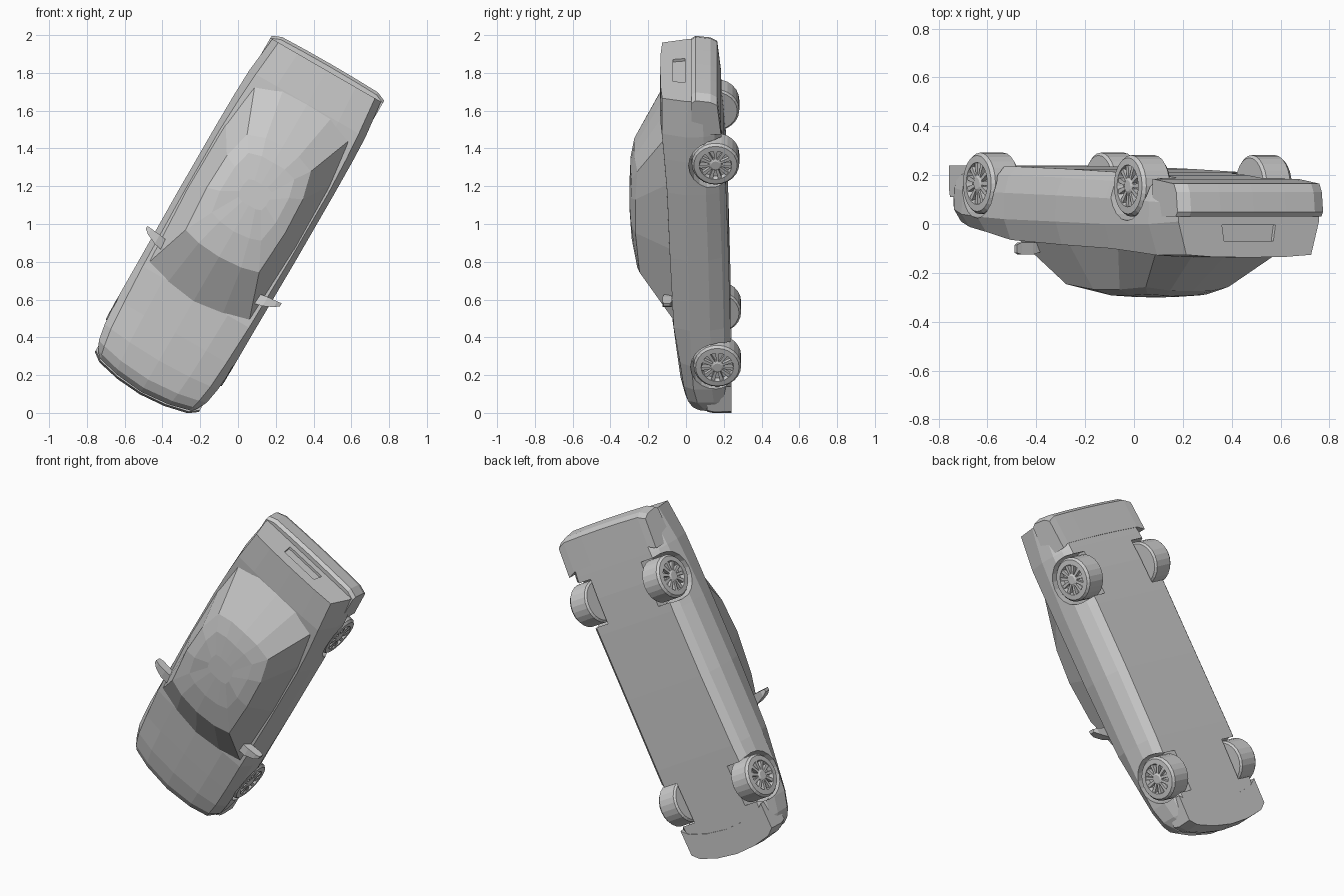
import bpy, bmesh
from math import sin, cos, pi, sqrt
from mathutils import Matrix

if "Cube" in bpy.data.objects:
    bpy.data.objects.remove(bpy.data.objects["Cube"])

# Car space: a = along the length (nose to tail), b = sideways, h = up.
# The finished car lies with its roof towards -y and its tail pointing up.
C = sqrt(3) / 2
M = Matrix(((.5, -C, 0, -.433), (0, 0, -1, 0), (C, .5, 0, .25), (0, 0, 0, 1)))


def finish(name, bm):
    bmesh.ops.recalc_face_normals(bm, faces=bm.faces)
    bmesh.ops.transform(bm, matrix=M, verts=bm.verts)
    me = bpy.data.meshes.new(name)
    bm.to_mesh(me)
    bm.free()
    ob = bpy.data.objects.new(name, me)
    bpy.context.collection.objects.link(ob)
    return ob


def add_loft(bm, rings, caps=True, wrap=False):
    rows = [[bm.verts.new(p) for p in r] for r in rings]
    n = len(rows[0])
    pairs = list(zip(rows, rows[1:])) + ([(rows[-1], rows[0])] if wrap else [])
    for r, s in pairs:
        for i in range(n):
            j = (i + 1) % n
            bm.faces.new((r[i], r[j], s[j], s[i]))
    if caps and not wrap:
        bm.faces.new(rows[0])
        bm.faces.new(rows[-1])


def loft(name, rings, **kw):
    bm = bmesh.new()
    add_loft(bm, rings, **kw)
    return finish(name, bm)


def sym(half):
    return half + [(a, -b, h) for a, b, h in half[-2:0:-1]]


def circle(a, b, h, r, n):
    return [(a + r * cos(2 * pi * i / n), b, h + r * sin(2 * pi * i / n)) for i in range(n)]


def cut(ob, cutter):
    m = ob.modifiers.new("cut", 'BOOLEAN')
    m.operation, m.object, m.solver = 'DIFFERENCE', cutter, 'EXACT'
    cutter.hide_render = True
    cutter.hide_set(True)


# Lower body: cross-sections from nose to tail
def section(a, bow, ht, bs, hs, bw, hw, bl, hb):
    half = [(0, ht), (.6 * bs, ht - .25 * (ht - hs)), (bs, hs), (bw, hw),
            (bw - .003, hw * .5 + hb * .5), (bl, hb + .035), (bl - .04, hb), (0, hb)]
    return sym([(a + bow * b * b, b, h) for b, h in half])


body = loft("body", [section(*s) for s in (
    (-.160, .60, -.06, .27, -.07, .285, -.10, .27, -.225),
    (-.135, .55, -.02, .28, -.035, .305, -.09, .29, -.235),
    (-.085, .45, .010, .29, -.01, .33, -.06, .31, -.235),
    (.03, .20, .035, .305, .012, .346, -.04, .33, -.235),
    (.20, 0, .055, .315, .032, .357, -.03, .34, -.235),
    (.42, 0, .078, .325, .065, .358, -.02, .335, -.235),
    (.85, 0, .09, .333, .085, .362, -.01, .33, -.225),
    (1.25, 0, .11, .333, .10, .362, 0, .33, -.212),
    (1.45, 0, .125, .325, .115, .360, 0, .335, -.20),
    (1.60, 0, .138, .315, .128, .355, 0, .33, -.185),
    (1.805, 0, .137, .295, .126, .332, -.01, .31, -.16))])

# Wheel arches and number plate recess
WHEELS = ((.195, -.166), (1.43, -.156))
for a, h in WHEELS:
    for s in (-1, 1):
        cut(body, loft("arch_cutter", [circle(a, s * b, h, .142, 20) for b in (.2, .5)]))
cut(body, loft("plate_cutter", [[(a, -w, .07), (a, w, .07), (a, w + .01, .005), (a, -w - .01, .005)]
                                for a, w in ((1.79, .115), (1.85, .12))]))

# Cabin: belt ring, roof edge ring, roof crown ring
loft("cabin", [sym(r) for r in (
    [(.38, 0, .065), (.40, .17, .062), (.445, .31, .058), (.9, .331, .075),
     (1.3, .326, .09), (1.56, .295, .11), (1.61, .15, .125), (1.62, 0, .125)],
    [(.665, 0, .262), (.675, .13, .258), (.70, .225, .246), (.95, .24, .268),
     (1.15, .232, .268), (1.30, .195, .258), (1.335, .1, .273), (1.34, 0, .275)],
    [(.82, 0, .290), (.83, .09, .288), (.85, .15, .280), (.97, .17, .292),
     (1.12, .165, .292), (1.22, .14, .288), (1.24, .07, .293), (1.24, 0, .294)],
    [(.98, 0, .300), (.98, .04, .299), (.99, .07, .298), (1.02, .08, .299),
     (1.06, .08, .299), (1.1, .07, .298), (1.11, .04, .299), (1.11, 0, .300)])])


# Bumpers: a profile swept across the car width
def bumper(name, profile, bow, width):
    steps = [-1, -.85, -.45, 0, .45, .85, 1]
    loft(name, [[(a + bow * (t * width) ** 2 + (.02 if bow > 0 else -.02) * (abs(t) == 1), t * width, h)
                 for a, h in profile] for t in steps])


bumper("front_bumper", [(-.165, -.11), (-.175, -.15), (-.172, -.24), (-.02, -.24), (-.02, -.11)], .55, .318)
bumper("rear_bumper", [(1.64, -.03), (1.83, -.03), (1.845, -.05), (1.835, -.13),
                       (1.815, -.165), (1.64, -.185)], -.06, .344)

# Wheels: tyre lathe, recessed rim, spokes and hub
for (a, h), end in zip(WHEELS, ("front", "rear")):
    for s, side in ((-1, "left"), (1, "right")):
        tag = f"{end}_{side}"
        profile = [(.22, .09), (.22, .115), (.23, .126), (.34, .126), (.354, .115), (.356, .086), (.33, .08)]
        loft("tyre_" + tag, [circle(a, s * b, h, r, 24) for b, r in profile])
        bm = bmesh.new()
        for k in range(11):
            t = 2 * pi * k / 11
            rot = lambda r, w: (a + r * cos(t) - w * sin(t), h + r * sin(t) + w * cos(t))
            rings = []
            for r, w in ((.02, .006), (.084, .010)):
                (a1, h1), (a2, h2) = rot(r, -w), rot(r, w)
                rings.append([(a1, s * .325, h1), (a2, s * .325, h2), (a2, s * .352, h2), (a1, s * .352, h1)])
            add_loft(bm, rings)
        add_loft(bm, [circle(a, s * b, h, r, 12) for b, r in ((.325, .034), (.352, .034), (.357, .024))])
        finish("rim_" + tag, bm)

# Door mirrors
for s, side in ((-1, "left"), (1, "right")):
    loft("mirror_" + side, [[(a0, s * b, h0), (a1, s * b, h0), (a1, s * b, h1), (a0, s * b, h1)]
                            for b, a0, a1, h0, h1 in ((.27, .54, .60, .08, .11), (.33, .555, .61, .075, .125),
                                                      (.385, .58, .615, .075, .125), (.41, .60, .618, .085, .118))])
